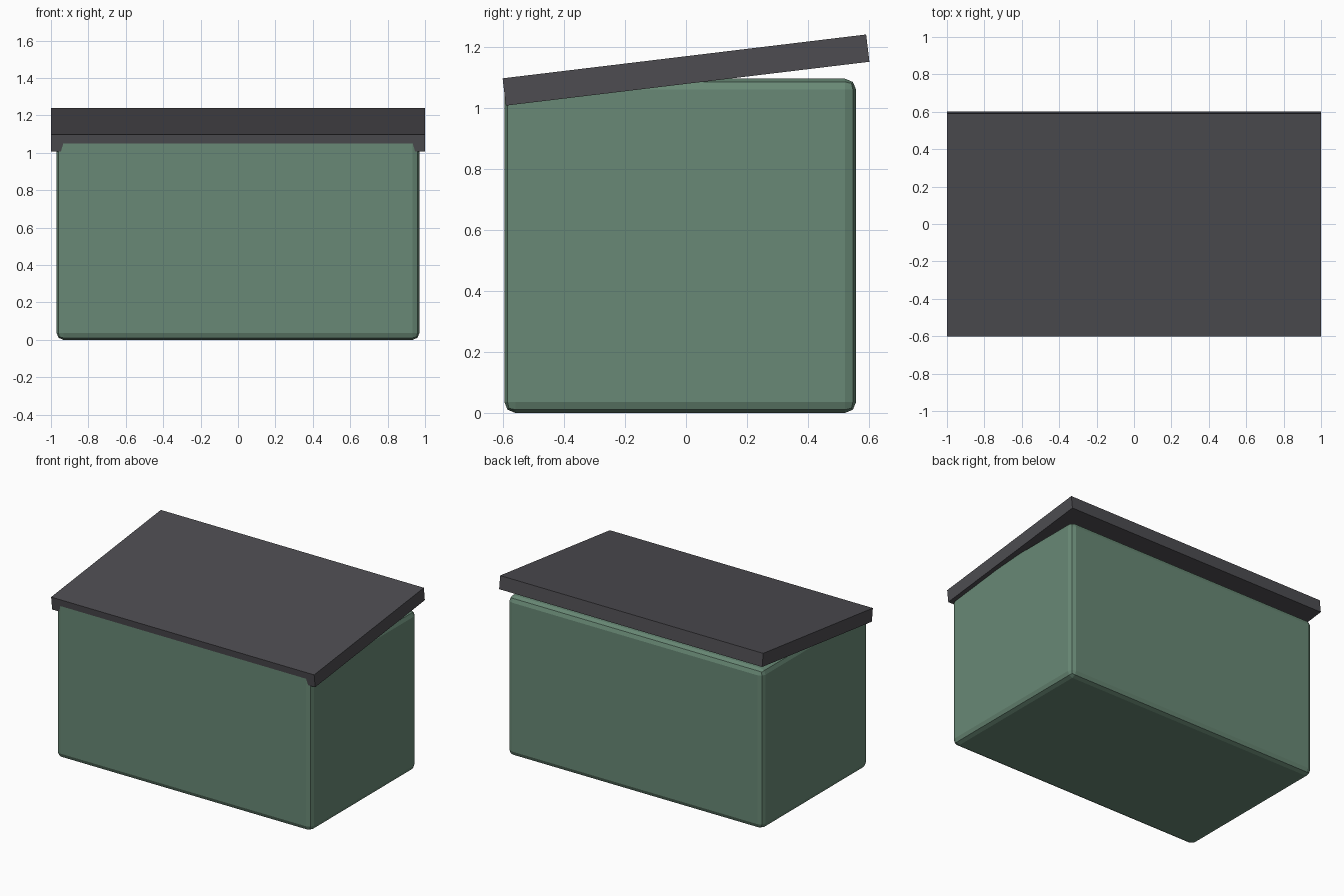
import bpy

if "Cube" in bpy.data.objects:
    bpy.data.objects.remove(bpy.data.objects["Cube"], do_unlink=True)


def make_material(name, rgb):
    mat = bpy.data.materials.new(name)
    mat.use_nodes = True
    color = (*rgb, 1.0)
    mat.diffuse_color = color
    mat.node_tree.nodes["Principled BSDF"].inputs["Base Color"].default_value = color
    return mat


def make_block(name, center, size, mat, tilt=0.0):
    bpy.ops.mesh.primitive_cube_add(size=1, location=center)
    obj = bpy.context.object
    obj.name = name
    obj.scale = size
    bpy.ops.object.transform_apply(location=False, rotation=False, scale=True)
    obj.rotation_euler.x = tilt
    obj.data.materials.append(mat)
    return obj


green = make_material("muted green", (0.14, 0.25, 0.18))
charcoal = make_material("charcoal", (0.075, 0.073, 0.082))

# Bin body with faceted rounded edges
body = make_block("bin_body", (0, -0.019, 0.5475), (1.94, 1.153, 1.095), green)
bevel = body.modifiers.new("rounded_edges", "BEVEL")
bevel.width = 0.036
bevel.segments = 2

# Overhanging lid, sloping up toward the back
make_block("sloped_lid", (0, 0, 1.1235), (2.0, 1.2, 0.09), charcoal, tilt=0.12)
